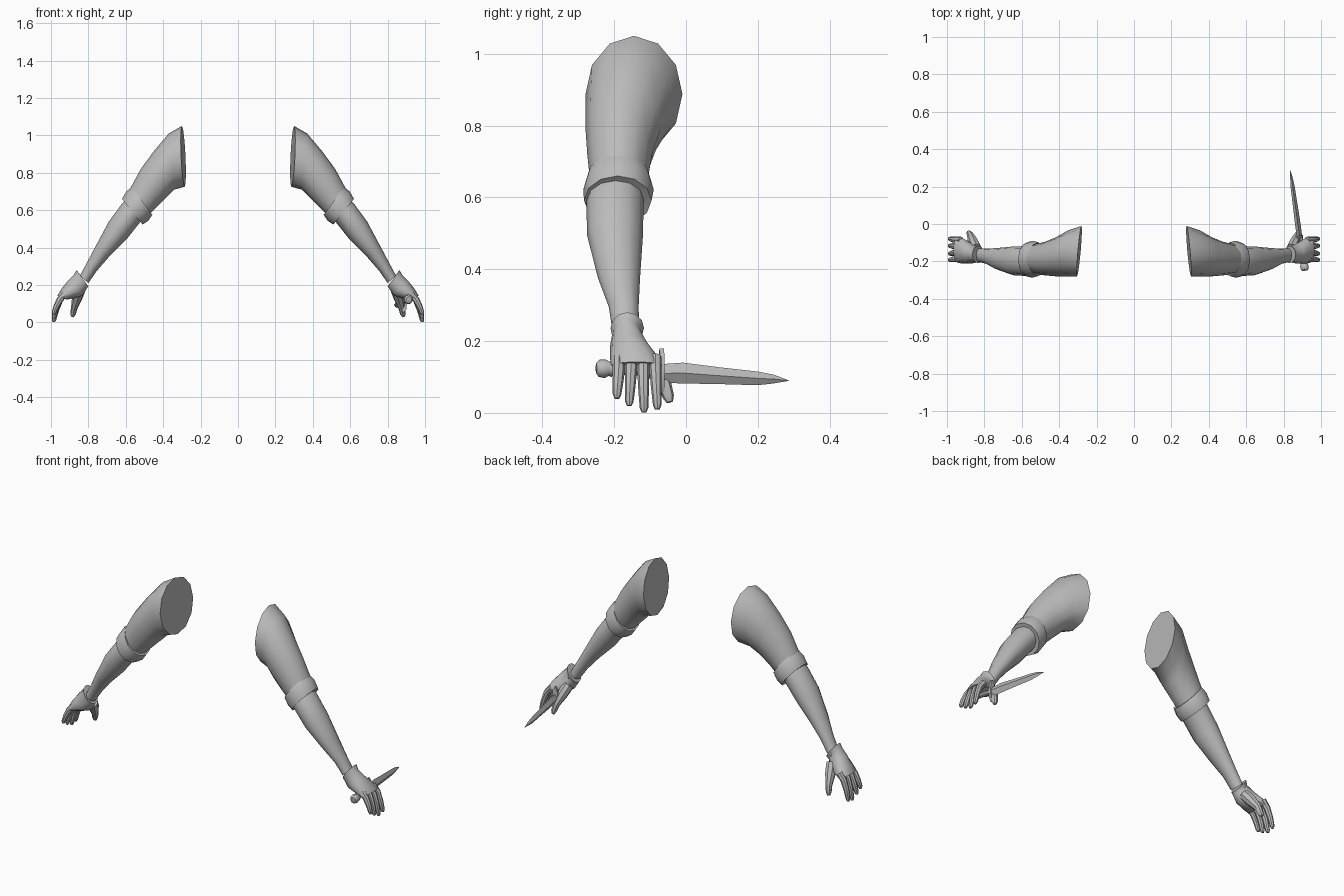
import bpy, bmesh, math
from mathutils import Vector

old = bpy.data.objects.get("Cube")
if old:
    bpy.data.objects.remove(old)

GREY = (0.5, 0.5, 0.5, 1)
grey = bpy.data.materials.new("plain grey")
grey.use_nodes = True
grey.diffuse_color = GREY
grey.node_tree.nodes["Principled BSDF"].inputs["Base Color"].default_value = GREY


def oval(center, u, v, sides):
    """Closed ring of points around a centre with two half axes."""
    turns = [2 * math.pi * i / sides for i in range(sides)]
    return [center + u * math.cos(a) + v * math.sin(a) for a in turns]


def loft(name, rings, angle=40, mirror=False):
    """Skin a series of rings and cap both ends."""
    bm = bmesh.new()
    loops = [[bm.verts.new(p) for p in ring] for ring in rings]
    n = len(loops[0])
    for a, b in zip(loops, loops[1:]):
        for i in range(n):
            j = (i + 1) % n
            bm.faces.new((a[i], a[j], b[j], b[i]))
    bm.faces.new(loops[0][::-1])
    bm.faces.new(loops[-1])
    bmesh.ops.recalc_face_normals(bm, faces=bm.faces)
    mesh = bpy.data.meshes.new(name)
    bm.to_mesh(mesh)
    bm.free()
    mesh.materials.append(grey)
    obj = bpy.data.objects.new(name, mesh)
    bpy.context.collection.objects.link(obj)
    bpy.ops.object.select_all(action="DESELECT")
    obj.select_set(True)
    bpy.context.view_layer.objects.active = obj
    bpy.ops.object.shade_smooth_by_angle(angle=math.radians(angle))
    if mirror:
        obj.modifiers.new("Mirror", "MIRROR").use_mirror_merge = False
    return obj


def limb(name, sections, sides=12, skew=0):
    """Arm part from sections: top x, top z, bottom x, bottom z, front y, back y."""
    rings = []
    for k, (xt, zt, xb, zb, y0, y1) in enumerate(sections):
        mid = Vector(((xt + xb) / 2, (y0 + y1) / 2, (zt + zb) / 2))
        up = Vector(((xt - xb) / 2, 0, (zt - zb) / 2))
        side = Vector((-skew if k == 0 else 0, (y1 - y0) / 2, 0))
        rings.append(oval(mid, up, side, sides))
    return loft(name, rings, mirror=True)


def tube(name, path, sizes, ref, sides=8, angle=40, mirror=False):
    """Tapered tube; sizes are half widths along ref and across it."""
    pts = [Vector(p) for p in path]
    rings = []
    for i, p in enumerate(pts):
        t = (pts[min(i + 1, len(pts) - 1)] - pts[max(i - 1, 0)]).normalized()
        u = (Vector(ref) - t * t.dot(Vector(ref))).normalized()
        rings.append(oval(p, u * sizes[i][0], t.cross(u) * sizes[i][1], sides))
    return loft(name, rings, angle, mirror)


# Arms
limb("upper_arm", [
    (.30, 1.05, .285, .725, -.28, -.01),
    (.37, 1.01, .34, .71, -.28, -.035),
    (.45, .915, .38, .67, -.28, -.07),
    (.52, .82, .43, .62, -.275, -.095),
    (.59, .69, .49, .56, -.265, -.11)], skew=.012)
limb("elbow_band", [
    (.55, .70, .47, .59, -.265, -.11),
    (.567, .724, .458, .575, -.278, -.098),
    (.597, .70, .48, .543, -.286, -.09),
    (.62, .66, .51, .523, -.284, -.096),
    (.60, .64, .52, .54, -.27, -.11)])
limb("forearm", [
    (.57, .68, .48, .57, -.27, -.115),
    (.62, .635, .52, .54, -.278, -.118),
    (.69, .54, .595, .445, -.275, -.12),
    (.765, .40, .69, .35, -.245, -.128),
    (.81, .315, .755, .275, -.215, -.132),
    (.845, .25, .80, .21, -.205, -.13)])

# Gloved hands
limb("glove_palm", [
    (.85, .262, .81, .205, -.20, -.13),
    (.864, .28, .80, .193, -.21, -.117),
    (.877, .255, .81, .178, -.206, -.125),
    (.91, .222, .83, .145, -.212, -.105),
    (.945, .178, .88, .128, -.212, -.078),
    (.966, .142, .915, .122, -.208, -.066)])
for name, root, tip, low in (("index", -.085, -.08, .01), ("middle", -.119, -.117, .002),
                             ("ring", -.153, -.158, .02), ("little", -.187, -.192, .04)):
    tube(name + "_finger",
         [(.925, root, .155), (.953, root, .12), (.972, (root + tip) / 2, .065 + low / 2),
          (.984, tip, low + .012), (.986, tip, low)],
         [(.017, .018), (.017, .018), (.015, .015), (.012, .012), (.007, .007)],
         (0, 1, 0), mirror=True)
tube("thumb",
     [(.845, -.13, .175), (.86, -.095, .13), (.875, -.06, .08), (.882, -.049, .045), (.885, -.045, .03)],
     [(.03, .03), (.028, .03), (.018, .02), (.015, .016), (.008, .009)],
     (1, 0, 0), mirror=True)

# Dagger in the left hand
UP = (0, 0, 1)
tube("dagger_grip", [(.911, -.22, .122), (.888, -.065, .112)], [(.013, .013)] * 2, UP)
tube("dagger_pommel",
     [(.914, -.25, .124), (.913, -.242, .124), (.911, -.225, .123), (.91, -.215, .123), (.908, -.205, .122)],
     [(.014, .014), (.024, .022), (.026, .024), (.02, .02), (.022, .021)], UP, sides=10)
tube("dagger_guard", [(.887, -.074, .115), (.885, -.062, .115)], [(.064, .018)] * 2, UP, sides=8)
tube("dagger_blade",
     [(.885, -.065, .110), (.877, -.01, .111), (.862, .10, .103), (.848, .20, .096), (.842, .245, .094), (.836, .285, .09)],
     [(.026, .014), (.029, .015), (.023, .013), (.019, .011), (.012, .007), (.001, .001)],
     UP, sides=4, angle=20)
